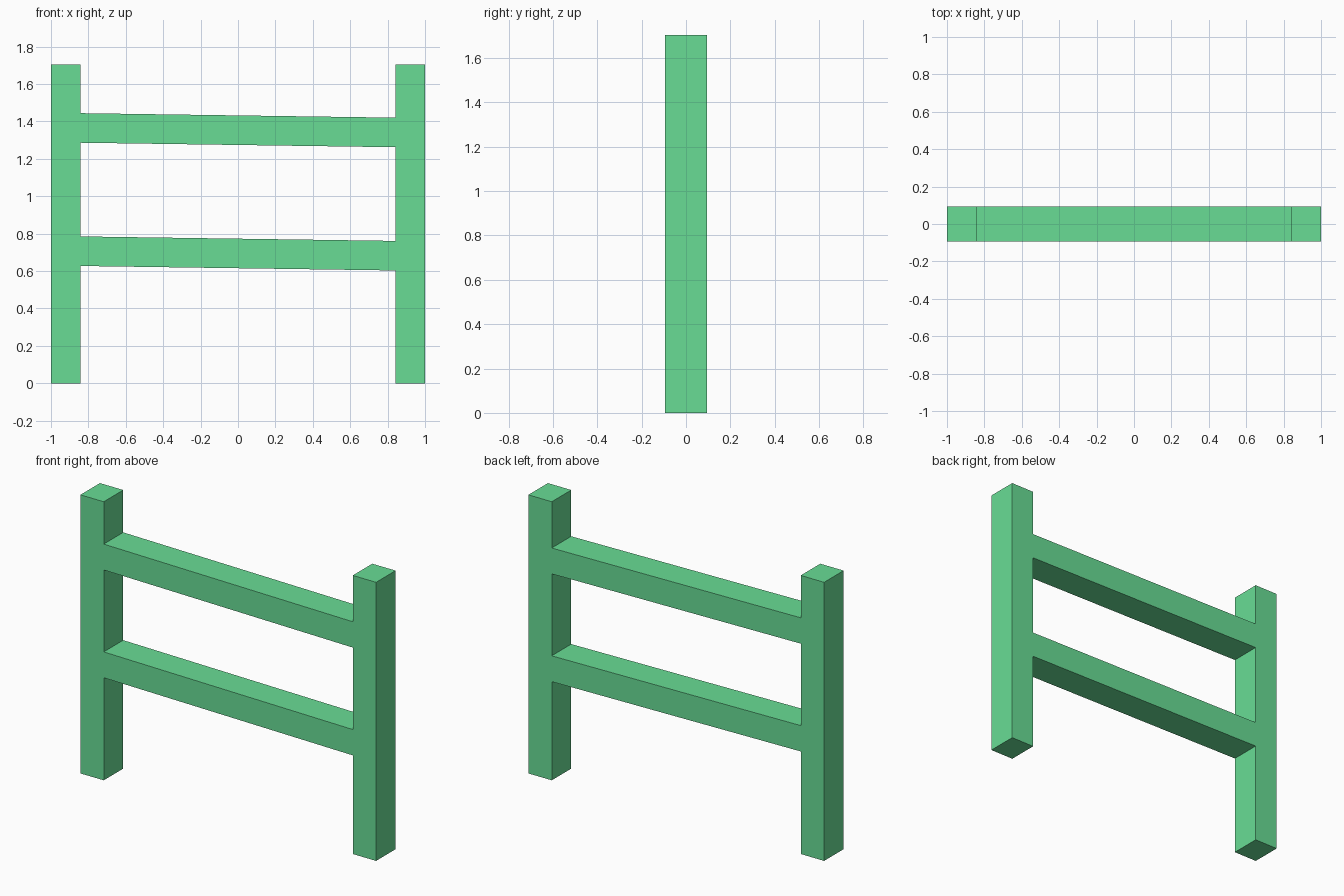
import bpy

if "Cube" in bpy.data.objects:
    bpy.data.objects.remove(bpy.data.objects["Cube"])

POST_W, DEPTH, HEIGHT = 0.158, 0.188, 1.703
INNER = 1.0 - POST_W      # x of the inner post faces
DROP = 0.024              # how far a rail falls from left to right

green = bpy.data.materials.new("green_paint")
green.diffuse_color = (0.14, 0.72, 0.30, 1.0)
green.use_nodes = True
green.node_tree.nodes["Principled BSDF"].inputs["Base Color"].default_value = green.diffuse_color


def prism(name, profile):
    """Extrude a four-point x/z profile through the fence depth."""
    verts = [(x, y, z) for y in (-DEPTH / 2, DEPTH / 2) for x, z in profile]
    faces = [(0, 1, 2, 3), (7, 6, 5, 4)]
    faces += [(i, i + 4, (i + 1) % 4 + 4, (i + 1) % 4) for i in range(4)]
    mesh = bpy.data.meshes.new(name)
    mesh.from_pydata(verts, [], faces)
    mesh.materials.append(green)
    obj = bpy.data.objects.new(name, mesh)
    bpy.context.collection.objects.link(obj)
    return obj


# Upright posts
for name, x in (("left_post", -1.0), ("right_post", INNER)):
    prism(name, [(x, 0), (x + POST_W, 0), (x + POST_W, HEIGHT), (x, HEIGHT)])

# Slightly sloping rails, butted between the posts
for name, z in (("lower_rail", 0.627), ("upper_rail", 1.286)):
    prism(name, [(-INNER, z), (INNER, z - DROP),
                 (INNER, z - DROP + POST_W), (-INNER, z + POST_W)])
